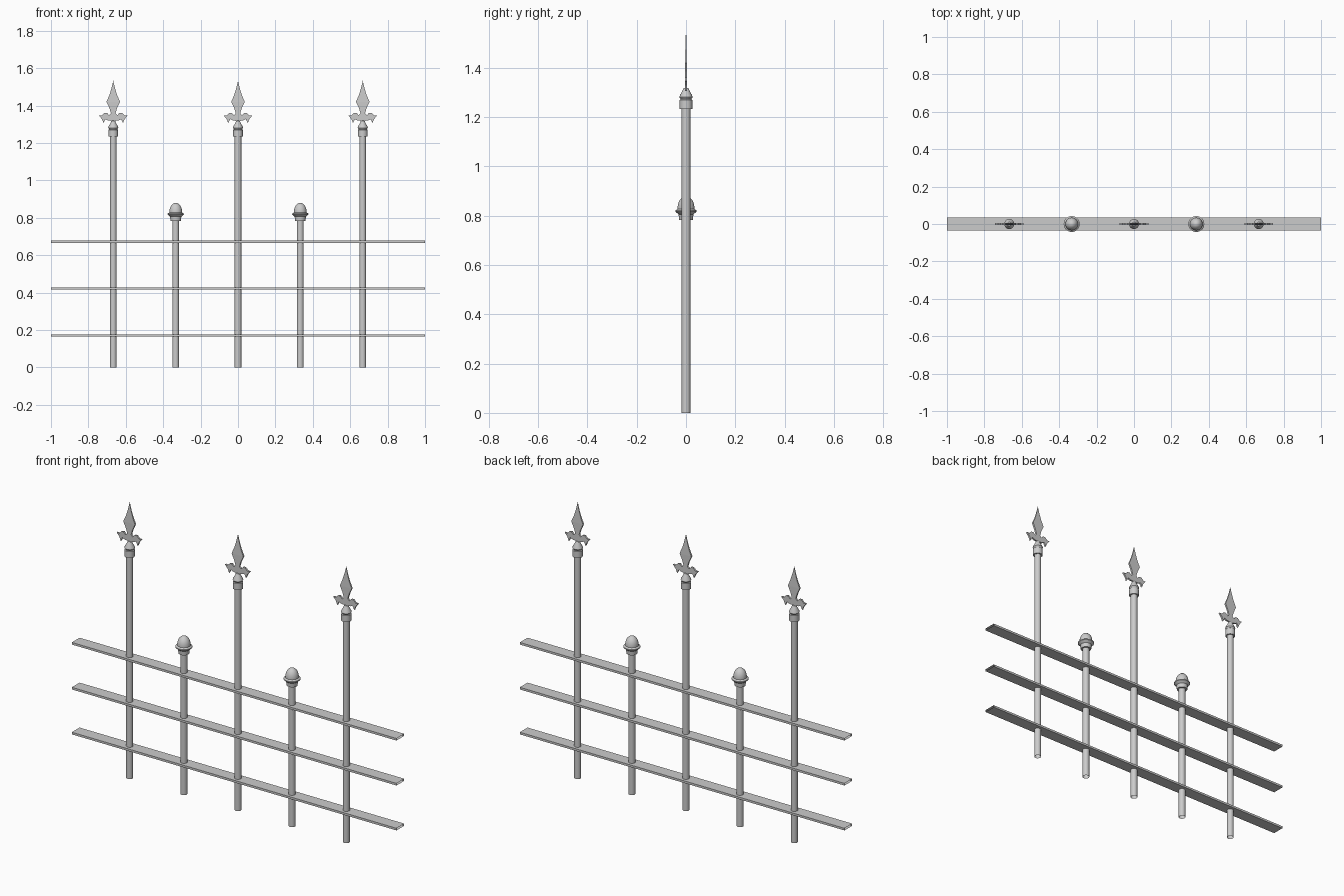
import bpy, bmesh, math
from math import sin, cos, pi

if "Cube" in bpy.data.objects:
    bpy.data.objects.remove(bpy.data.objects["Cube"])

def finish(bm, name, x, z=0.0, smooth=False):
    me = bpy.data.meshes.new(name)
    bm.to_mesh(me)
    bm.free()
    ob = bpy.data.objects.new(name, me)
    ob.location = (x, 0, z)
    bpy.context.collection.objects.link(ob)
    if smooth:
        bpy.ops.object.select_all(action='DESELECT')
        ob.select_set(True)
        bpy.context.view_layer.objects.active = ob
        bpy.ops.object.shade_smooth_by_angle(angle=math.radians(35))
    return ob

def lathe(name, profile, x, sides=16):
    """Spin (radius, z) points around the vertical axis; ends stay open."""
    bm = bmesh.new()
    rings = []
    for r, z in profile:
        if r == 0:
            rings.append([bm.verts.new((0, 0, z))] * sides)
        else:
            rings.append([bm.verts.new((r * cos(2*pi*i/sides), r * sin(2*pi*i/sides), z))
                          for i in range(sides)])
    for a, b in zip(rings, rings[1:]):
        for i in range(sides):
            j = (i + 1) % sides
            bm.faces.new(list(dict.fromkeys((a[i], a[j], b[j], b[i]))))
    return finish(bm, name, x, smooth=True)

def plate(name, half, x, thickness):
    """Mirrored flat outline in xz, with half thickness given by height."""
    outline = half + [(-px, pz) for px, pz in reversed(half) if px > 0]
    bm = bmesh.new()
    front = [bm.verts.new((px, -thickness(pz), pz)) for px, pz in outline]
    back = [bm.verts.new((px, thickness(pz), pz)) for px, pz in outline]
    bm.faces.new(front)
    bm.faces.new(back[::-1])
    n = len(outline)
    for i in range(n):
        j = (i + 1) % n
        bm.faces.new((front[j], front[i], back[i], back[j]))
    return finish(bm, name, x)

def rail(name, z, hy=0.034, hz=0.006):
    """Flat bar with open ends."""
    bm = bmesh.new()
    sec = [(-hy, -hz), (hy, -hz), (hy, hz), (-hy, hz)]
    a = [bm.verts.new((-1, y, h)) for y, h in sec]
    b = [bm.verts.new((1, y, h)) for y, h in sec]
    for i in range(4):
        j = (i + 1) % 4
        bm.faces.new((a[j], a[i], b[i], b[j])[::-1])
    bmesh.ops.recalc_face_normals(bm, faces=bm.faces)
    return finish(bm, name, 0, z)

# Horizontal rails
for i, z in enumerate((0.171, 0.421, 0.671)):
    rail(f"rail_{i + 1}", z)

# Tall posts with collar and lily-shaped spearhead
R = 0.018
collar = [(R, 1.234), (0.026, 1.234), (0.026, 1.27), (0.022, 1.273), (0.027, 1.281),
          (0.025, 1.288), (0.014, 1.308), (0.010, 1.318), (0, 1.32)]
petals = [(0.009, 1.305), (0.011, 1.318), (0.028, 1.32), (0.042, 1.327), (0.052, 1.306),
          (0.061, 1.328), (0.077, 1.347), (0.061, 1.346), (0.048, 1.36), (0.034, 1.361),
          (0.022, 1.348), (0.012, 1.358), (0.020, 1.385), (0.036, 1.42)]
blade = [(0.036, 1.42), (0.021, 1.455), (0.010, 1.49), (0.004, 1.515), (0, 1.533)]
for x in (-0.667, 0, 0.667):
    lathe("tall_post", [(R, 0), (R, 1.24)], x)
    lathe("spear_collar", collar, x)
    plate("spear_petals", petals, x, lambda z: 0.005)
    plate("spear_blade", blade, x, lambda z: 0.005 - 0.004 * (z - 1.42) / 0.113)

# Short posts with acorn caps
acorn = [(R, 0.783), (0.028, 0.783), (0.030, 0.806), (0.034, 0.809), (0.043, 0.817),
         (0.043, 0.822), (0.034, 0.828), (0.034, 0.838), (0.031, 0.852), (0.024, 0.866),
         (0.013, 0.876), (0, 0.88)]
for x in (-0.333, 0.333):
    lathe("short_post", [(R, 0), (R, 0.79)], x)
    lathe("acorn_cap", acorn, x, 20)
